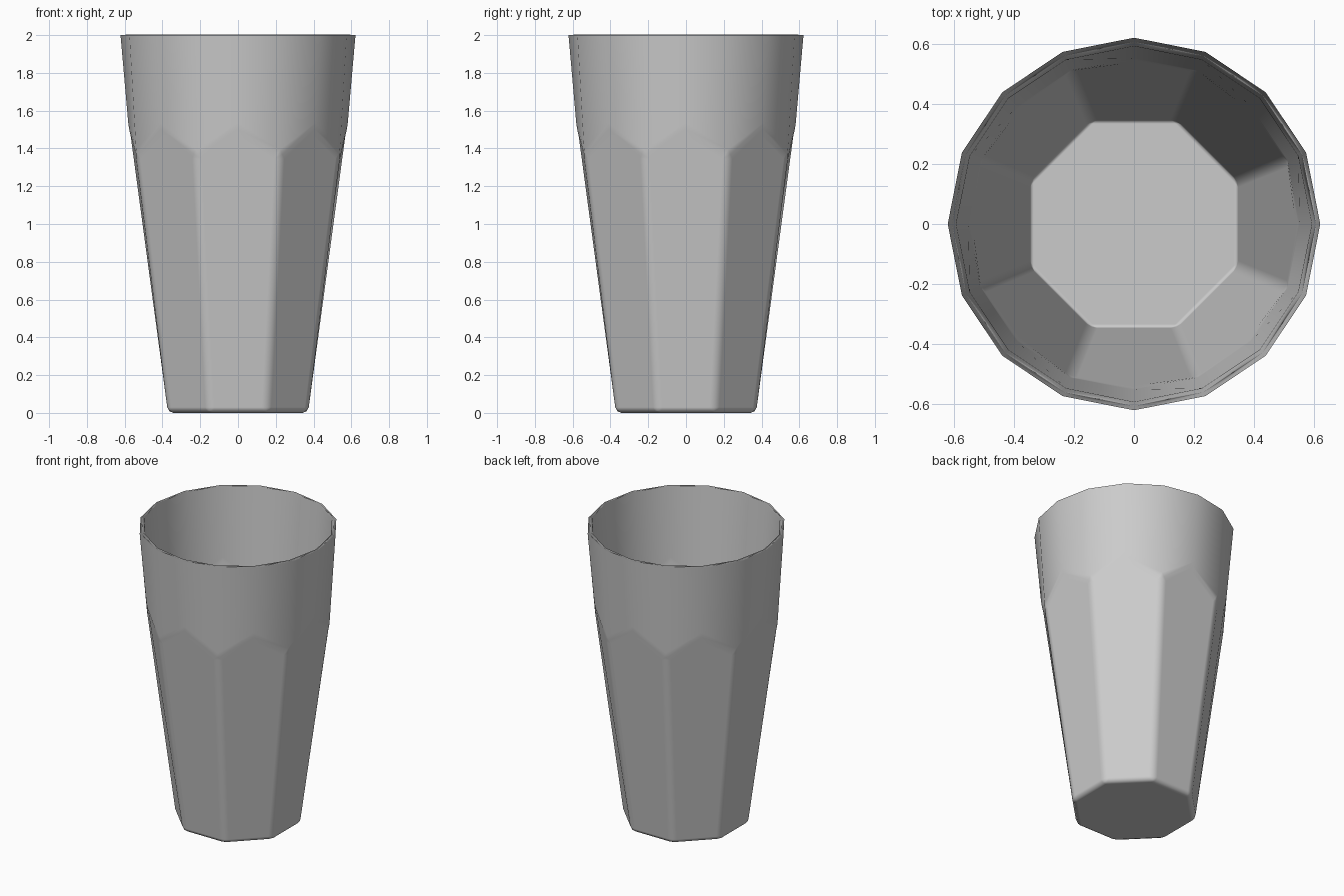
import bpy, bmesh
from math import cos, sin, pi

if "Cube" in bpy.data.objects:
    bpy.data.objects.remove(bpy.data.objects["Cube"])

N = 16
bm = bmesh.new()


def vert(i, r, z):
    a = 2 * pi * i / N
    return bm.verts.new((r * cos(a), r * sin(a), z))


# Rings: octagonal base, zigzag facet tops, sixteen-sided rim
base = [vert(i, 0.371 / cos(pi / 8), 0) for i in range(1, N, 2)]
zig = [vert(i, 0.582, 1.36) if i % 2 else vert(i, 0.578, 1.5) for i in range(N)]
rim = [vert(i, 0.622, 2.0) for i in range(N)]

# Floor, eight pointed facets and the upper band
bm.faces.new(base[::-1])
for k in range(8):
    i = 2 * k
    bm.faces.new((base[k - 1], base[k], zig[i + 1], zig[i], zig[i - 1]))
for i in range(N):
    j = (i + 1) % N
    bm.faces.new((zig[i], zig[j], rim[j], rim[i]))

# Soften the base, facet and zigzag edges
bm.edges.index_update()
soft = [e for e in bm.edges if not any(v in rim for v in e.verts)]
bmesh.ops.bevel(bm, geom=soft, offset=0.03, segments=2, profile=0.5,
                affect='EDGES', clamp_overlap=True)
for f in bm.faces:
    f.smooth = True

mesh = bpy.data.meshes.new("tumbler")
bm.to_mesh(mesh)
bm.free()
glass = bpy.data.objects.new("tumbler", mesh)
bpy.context.collection.objects.link(glass)

# Wall thickness towards the inside, then flat-looking facets
wall = glass.modifiers.new("wall", 'SOLIDIFY')
wall.thickness = 0.028
wall.offset = -1
wall.use_even_offset = True
shade = glass.modifiers.new("shade", 'WEIGHTED_NORMAL')
shade.weight = 100
